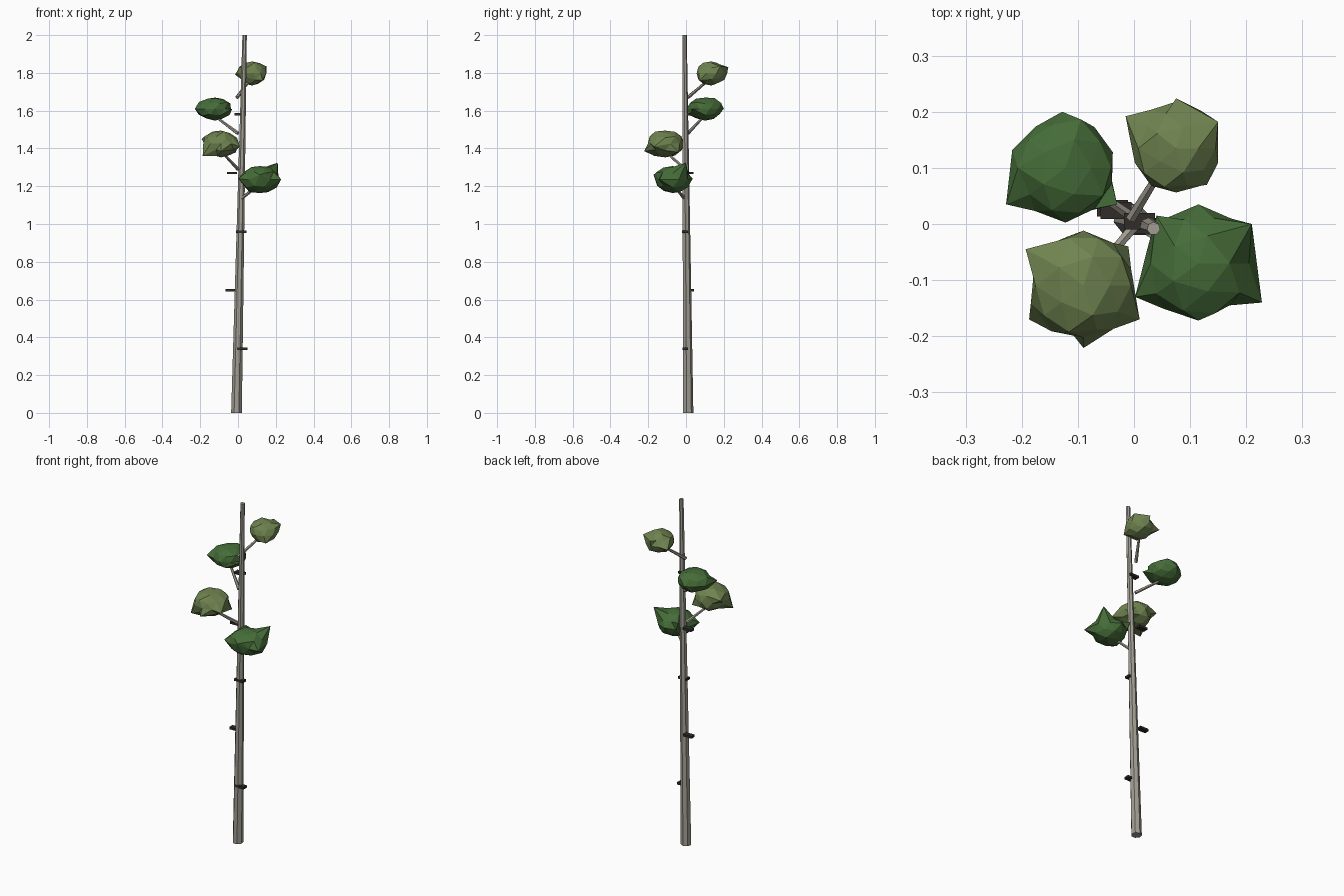
import bpy, bmesh, random
from mathutils import Vector

if "Cube" in bpy.data.objects:
    bpy.data.objects.remove(bpy.data.objects["Cube"])

random.seed(4)


def material(name, r, g, b):
    m = bpy.data.materials.new(name)
    m.diffuse_color = (r, g, b, 1)
    m.use_nodes = True
    m.node_tree.nodes["Principled BSDF"].inputs["Base Color"].default_value = m.diffuse_color
    return m


bark = material("bark", 0.36, 0.34, 0.29)
dark_bark = material("dark_bark", 0.03, 0.025, 0.022)
dark_leaf = material("dark_leaf", 0.06, 0.15, 0.04)
light_leaf = material("light_leaf", 0.16, 0.23, 0.08)


def finish(name, bm, mat):
    me = bpy.data.meshes.new(name)
    bm.to_mesh(me)
    bm.free()
    me.materials.append(mat)
    ob = bpy.data.objects.new(name, me)
    bpy.context.collection.objects.link(ob)
    return ob


def limb(name, a, b, r1, r2, sides, level=False):
    """Tapered prism from a to b; level keeps the ends horizontal."""
    a, b = Vector(a), Vector(b)
    bm = bmesh.new()
    bmesh.ops.create_cone(bm, cap_ends=True, segments=sides, radius1=r1,
                          radius2=r2, depth=(b - a).length)
    if level:
        for v in bm.verts:
            end = b if v.co.z > 0 else a
            v.co = Vector((v.co.x, v.co.y, 0)) + end
    else:
        rot = (b - a).to_track_quat('Z', 'Y')
        for v in bm.verts:
            v.co = rot @ v.co + (a + b) / 2
    return finish(name, bm, bark)


def leaf_clump(name, centre, radii, spikes, mat):
    """Faceted ellipsoid with slight jitter and a few pulled-out corners."""
    c = Vector(centre)
    bm = bmesh.new()
    bmesh.ops.create_icosphere(bm, subdivisions=2, radius=1)
    for v in bm.verts:
        k = random.uniform(0.88, 1.02)
        v.co = Vector([p * r * k for p, r in zip(v.co, radii)]) + c
    for s in spikes:
        s = Vector(s)
        min(bm.verts, key=lambda v: (v.co - s).length).co = s
    return finish(name, bm, mat)


# leaning trunk
limb("trunk", (-0.008, 0.01, 0), (0.035, -0.008, 2), 0.029, 0.012, 7, True)

# dark bark marks
for i, (x, y, z) in enumerate([(0.023, -0.004, 0.34), (-0.038, 0.028, 0.65),
                               (0.017, -0.005, 0.96), (-0.032, 0.024, 1.27),
                               (0.01, 0.005, 1.58)]):
    bm = bmesh.new()
    bmesh.ops.create_cube(bm, size=1)
    for v in bm.verts:
        v.co = Vector((v.co.x * 0.055, v.co.y * 0.03, v.co.z * 0.013)) + Vector((x, y, z))
    finish(f"bark_mark_{i + 1}", bm, dark_bark)

# branches
for i, (a, b) in enumerate([((0.005, 0, 1.125), (0.115, -0.07, 1.21)),
                            ((0.0, -0.005, 1.29), (-0.09, -0.11, 1.385)),
                            ((0.0, 0.01, 1.48), (-0.128, 0.1, 1.575)),
                            ((-0.005, 0.01, 1.67), (0.075, 0.14, 1.78))]):
    limb(f"branch_{i + 1}", a, b, 0.01, 0.006, 6)

# leaf clumps
leaf_clump("leaf_clump_1", (0.115, -0.07, 1.235), (0.105, 0.104, 0.078),
           [(0.21, 0, 1.325), (0.228, -0.14, 1.235), (0.002, -0.13, 1.24),
            (0.115, -0.172, 1.26), (0.04, 0.015, 1.28), (0.115, 0.035, 1.24)], dark_leaf)
leaf_clump("leaf_clump_2", (-0.09, -0.11, 1.425), (0.1, 0.104, 0.075),
           [(-0.193, -0.045, 1.45), (-0.187, -0.17, 1.36), (0.01, -0.17, 1.41),
            (-0.09, -0.221, 1.385), (-0.01, -0.04, 1.38)], light_leaf)
leaf_clump("leaf_clump_3", (-0.122, 0.1, 1.61), (0.098, 0.1, 0.067),
           [(-0.228, 0.035, 1.61), (-0.128, 0.2, 1.61), (-0.03, 0.035, 1.61)], dark_leaf)
leaf_clump("leaf_clump_4", (0.075, 0.135, 1.798), (0.078, 0.085, 0.065),
           [(-0.015, 0.192, 1.79), (0.15, 0.182, 1.835), (0.075, 0.224, 1.83),
            (0.13, 0.07, 1.76)], light_leaf)
